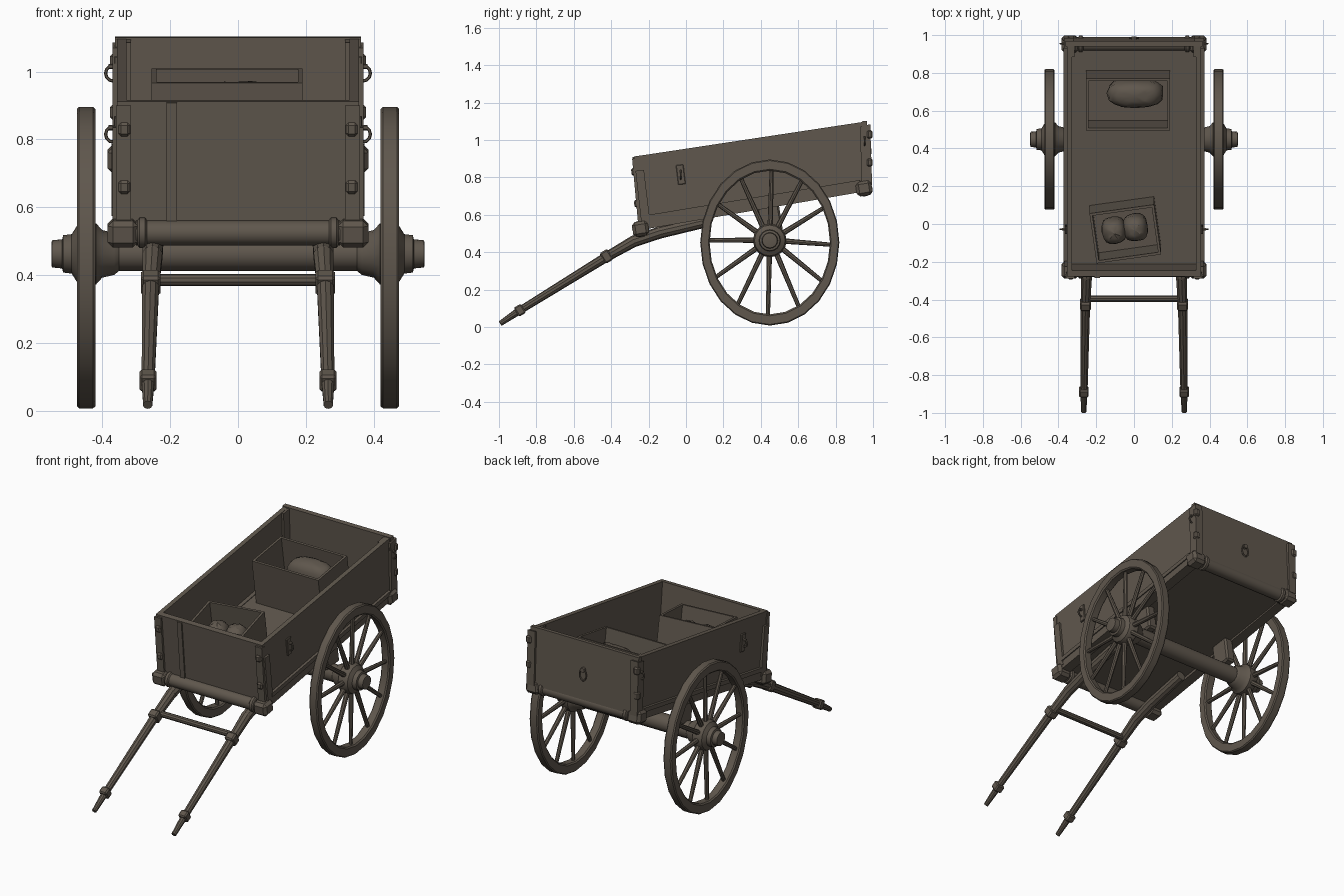
import bpy, bmesh, math, random
from mathutils import Vector, Matrix

if "Cube" in bpy.data.objects:
    bpy.data.objects.remove(bpy.data.objects["Cube"])

random.seed(3)
wood = bpy.data.materials.new("weathered_brown")
wood.diffuse_color = (0.115, 0.095, 0.074, 1)
wood.use_nodes = True
wood.node_tree.nodes["Principled BSDF"].inputs["Base Color"].default_value = wood.diffuse_color
TILT = math.radians(8.8)


def finish(bm, name):
    bmesh.ops.recalc_face_normals(bm, faces=bm.faces)
    me = bpy.data.meshes.new(name)
    bm.to_mesh(me)
    bm.free()
    ob = bpy.data.objects.new(name, me)
    bpy.context.collection.objects.link(ob)
    me.materials.append(wood)
    return ob


def prism(name, yz, x0, x1):
    """Side-view outline extruded along x."""
    bm = bmesh.new()
    a = [bm.verts.new((x0, y, z)) for y, z in yz]
    b = [bm.verts.new((x1, y, z)) for y, z in yz]
    n = len(yz)
    bm.faces.new(a)
    bm.faces.new(b)
    for i in range(n):
        bm.faces.new((a[i], a[(i + 1) % n], b[(i + 1) % n], b[i]))
    return finish(bm, name)


def box(name, c, size, rot=Matrix(), bevel=0.0):
    bm = bmesh.new()
    bmesh.ops.create_cube(bm, size=1, matrix=Matrix.Diagonal((*size, 1)))
    if bevel:
        bmesh.ops.bevel(bm, geom=bm.edges[:], offset=bevel, segments=1, affect='EDGES')
    bm.transform(Matrix.Translation(c) @ rot)
    return finish(bm, name)


def rod(name, p, q, r0, r1=None, segs=10):
    p, q = Vector(p), Vector(q)
    d = q - p
    bm = bmesh.new()
    m = Matrix.Translation((p + q) / 2) @ d.to_track_quat('Z', 'Y').to_matrix().to_4x4()
    bmesh.ops.create_cone(bm, cap_ends=True, segments=segs, radius1=r0,
                          radius2=r0 if r1 is None else r1, depth=d.length, matrix=m)
    return finish(bm, name)


def lathe_x(name, prof, cy, cz, segs, ys=1.0, closed=False):
    """Profile of (x, radius) turned round an axis along x."""
    bm = bmesh.new()
    rings = [[bm.verts.new((x, cy + ys * r * math.sin(math.tau * i / segs),
                            cz + r * math.cos(math.tau * i / segs))) for i in range(segs)]
             for x, r in prof]
    pairs = list(zip(rings, rings[1:])) + ([(rings[-1], rings[0])] if closed else [])
    for a, b in pairs:
        for i in range(segs):
            j = (i + 1) % segs
            bm.faces.new((a[i], a[j], b[j], b[i]))
    if not closed:
        bm.faces.new(rings[0])
        bm.faces.new(rings[-1])
    return finish(bm, name)


def ring(name, c, r, t, rot, segs=12):
    """Small torus in the local xy plane."""
    bm = bmesh.new()
    vs = [[bm.verts.new(((r + t * math.cos(math.tau * j / 6)) * math.cos(math.tau * i / segs),
                         (r + t * math.cos(math.tau * j / 6)) * math.sin(math.tau * i / segs),
                         t * math.sin(math.tau * j / 6))) for j in range(6)] for i in range(segs)]
    for i in range(segs):
        for j in range(6):
            k, l = (i + 1) % segs, (j + 1) % 6
            bm.faces.new((vs[i][j], vs[k][j], vs[k][l], vs[i][l]))
    bm.transform(Matrix.Translation(c) @ rot)
    return finish(bm, name)


def sack(name, c, size, rot):
    bm = bmesh.new()
    bmesh.ops.create_uvsphere(bm, u_segments=16, v_segments=10, radius=1)
    for v in bm.verts:
        v.co *= 1 + random.uniform(-0.04, 0.04)
        v.co = Vector([math.copysign(abs(k) ** 0.75, k) for k in v.co])
    bm.transform(Matrix.Translation(c) @ rot @ Matrix.Diagonal((*size, 1)))
    return finish(bm, name)


def floor_z(y):
    return 0.61 + 0.162 * y


# Cart body: floor, end boards, side boards
prism("bed_floor", [(-.24, .57), (.96, .765), (.965, .735), (-.235, .54)], -.34, .34)
prism("front_board", [(-.243, .55), (-.277, .912), (-.245, .917), (-.21, .555)], -.355, .355)
prism("front_board_batten", [(-.252, .56), (-.285, .908), (-.27, .91), (-.235, .56)], -.21, -.18)
prism("tail_board", [(.985, .75), (.968, 1.103), (.94, 1.10), (.955, .75)], -.362, .362)
for s in (1, -1):
    prism("side_board", [(-.24, .565), (-.275, .912), (.968, 1.10), (.975, .77)], s * .328, s * .356)
    prism("side_rail", [(-.24, .572), (.95, .768), (.955, .725), (-.235, .52)], s * .305, s * .366)
    prism("side_rail_lip", [(-.2, .60), (.93, .786), (.935, .762), (-.2, .575)], s * .35, s * .372)
    # Corner posts and straps
    prism("front_corner_strap", [(-.238, .55), (-.27, .835), (-.225, .84), (-.19, .55)], s * .33, s * .369)
    prism("front_corner_face", [(-.256, .55), (-.288, .90), (-.26, .90), (-.23, .55)], s * .315, s * .36)
    prism("rear_corner_post", [(.94, .76), (.93, 1.07), (.985, 1.085), (.995, .76)], s * .32, s * .37)
    prism("rear_inner_post", [(.90, .76), (.885, 1.085), (.945, 1.095), (.96, .76)], s * .315, s * .335)
    for z in (.66, .83):
        box("front_strap_knob", (s * .335, -.262 - (z - .66) * .09, z), (.035, .03, .04),
            Matrix.Rotation(.09, 4, 'X'), .008)
    for z in (.88, 1.03):
        box("rear_strap_knob", (s * .36, .982, z), (.035, .03, .045), Matrix(), .008)
    # Latch plates with rings
    for y, z in ((-.028, .815), (.955, .995)):
        box("latch_plate", (s * .36, y, z), (.012, .04, .105), Matrix.Rotation(.12, 4, 'X'), .003)
        ring("latch_ring", (s * .367, y, z), .023, .005, Matrix.Rotation(math.pi / 2, 4, 'X'))
        rod("latch_pin", (s * .35, y, z + .02), (s * .382, y, z + .02), .008, segs=6)

# Tail board oval ring
ring("tail_ring", (0, .985, .91), .028, .005,
     Matrix.Rotation(math.pi / 2, 4, 'X') @ Matrix.Diagonal((.8, 1.2, 1, 1)))
rod("tail_ring_boss", (0, .965, .94), (0, .992, .94), .014, segs=8)

# Round cross beams with heavy end blocks
for label, y, z in (("front", -.243, .525), ("rear", .952, .742)):
    rod(label + "_cross_beam", (-.3, y, z), (.3, y, z), .037, segs=12)
    for s in (1, -1):
        box(label + "_beam_end", (s * .339, y, z), (.09, .086, .08), Matrix.Rotation(TILT, 4, 'X'), .016)
        lathe_x(label + "_beam_collar", [(s * .268, .037), (s * .274, .045), (s * .29, .045), (s * .296, .037)],
                y, z, 12)

# Axle, brackets, wheels
WY, WZ, RY = .448, .463, .372 / .444
rod("axle", (-.42, WY, WZ), (.42, WY, WZ), .05, segs=14)
for s in (1, -1):
    box("axle_bracket", (s * .29, WY, .575), (.06, .12, .16), Matrix.Rotation(TILT, 4, 'X'), .01)
    rim = [(.42, .392), (.42, .438), (.427, .444), (.468, .444), (.475, .438), (.475, .392), (.468, .384), (.427, .384)]
    lathe_x("wheel_rim", [(s * x, r) for x, r in rim], WY, .452, 24, RY, True)
    hub = [(.35, .05), (.365, .062), (.40, .07), (.418, .09), (.452, .09), (.475, .082), (.49, .058),
           (.515, .055), (.518, .043), (.548, .04), (.55, .03)]
    lathe_x("wheel_hub", [(s * x, r) for x, r in hub], WY, WZ, 16)
    for i in range(12):
        a = math.tau * i / 12 + .03
        rod("spoke", (s * .445, WY + .06 * math.sin(a), WZ + .06 * math.cos(a)),
            (s * .447, WY + .395 * RY * math.sin(a), .452 + .395 * math.cos(a)), .015, .011, 8)

# Pulling shafts with collars and crossbar
path = [(.266, -.994, .018, .014), (.265, -.89, .088, .02), (.257, -.425, .375, .026),
        (.252, -.28, .458, .031), (.25, -.14, .505, .032), (.25, .12, .566, .03)]
for s in (1, -1):
    for (x, y, z, r), (x2, y2, z2, r2) in zip(path, path[1:]):
        rod("pull_shaft", (s * x, y, z), (s * x2, y2, z2), r, r2, 10)
    for x, y, z, r in path[3:5]:
        bm = bmesh.new()
        bmesh.ops.create_uvsphere(bm, u_segments=10, v_segments=6, radius=r,
                                  matrix=Matrix.Translation((s * x, y, z)))
        finish(bm, "shaft_bend")
    box("grip_collar", (s * .265, -.888, .09), (.05, .045, .056), Matrix.Rotation(.55, 4, 'X'), .007)
    box("crossbar_collar", (s * .257, -.425, .378), (.058, .05, .066), Matrix.Rotation(.55, 4, 'X'), .008)
rod("shaft_crossbar", (-.25, -.395, .386), (.25, -.395, .386), .018, segs=10)


# Open crates with contents
def crate(name, x, y, w, d, h, yaw):
    rot = Matrix.Rotation(TILT, 4, 'X') @ Matrix.Rotation(yaw, 4, 'Z')
    base = Vector((x, y + .02, floor_z(y)))
    t = .014
    for c, sz in (((0, 0, t / 2), (w, d, t)),
                  ((0, d / 2 - t / 2, h / 2), (w, t, h)), ((0, t / 2 - d / 2, h / 2), (w, t, h)),
                  ((w / 2 - t / 2, 0, h / 2), (t, d - 2 * t, h)), ((t / 2 - w / 2, 0, h / 2), (t, d - 2 * t, h))):
        box(name, base + rot @ Vector(c), sz, rot)
    return base, rot


b, r = crate("rear_crate", -.032, .655, .445, .28, .275, 0)
sack("rear_sack", b + r @ Vector((.04, .04, .14)), (.15, .075, .11), r)
b, r = crate("front_crate", -.046, -.03, .345, .27, .28, math.radians(8))
for dx in (-.06, .055):
    sack("front_sack", b + r @ Vector((dx, .005, .13)), (.066, .07, .11), r)

# Smooth round parts, keep hard edges
bpy.ops.object.select_all(action='SELECT')
bpy.context.view_layer.objects.active = bpy.context.selected_objects[0]
bpy.ops.object.shade_smooth_by_angle(angle=math.radians(35))
